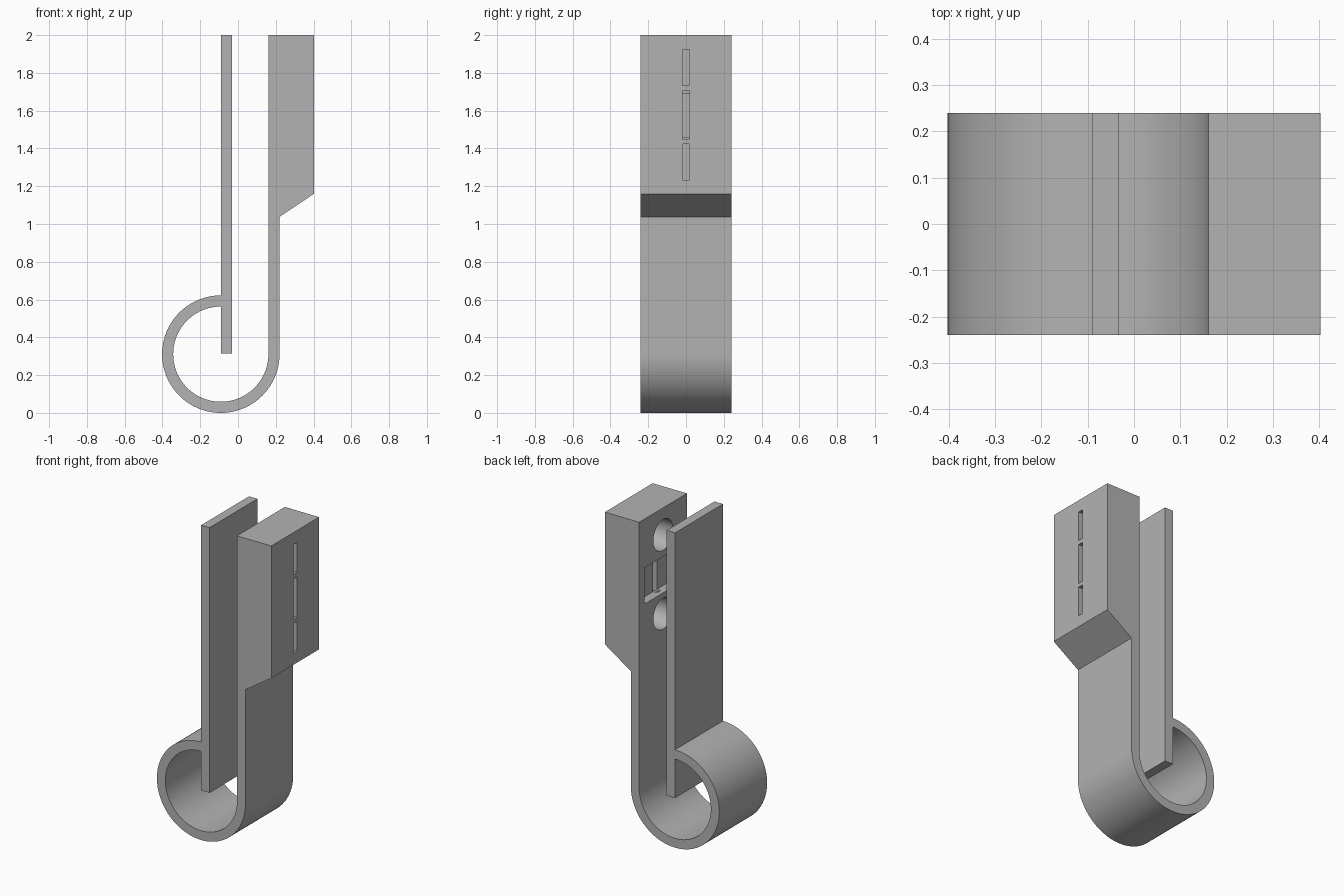
import bpy, bmesh, math
from mathutils import Matrix

if "Cube" in bpy.data.objects:
    bpy.data.objects.remove(bpy.data.objects["Cube"])

HALF = 0.24             # half the strip width
CX, CZ = -0.091, 0.311  # loop centre
R_OUT, R_IN = 0.311, 0.252
ARM_IN, ARM_OUT = CX + R_IN, CX + R_OUT
HEAD_X = 0.402

grey = bpy.data.materials.new("plain_grey")
grey.use_nodes = True
COLOUR = (0.45, 0.45, 0.45, 1)
grey.diffuse_color = COLOUR
grey.node_tree.nodes["Principled BSDF"].inputs["Base Color"].default_value = COLOUR


def finish(bm, name):
    bmesh.ops.recalc_face_normals(bm, faces=bm.faces)
    mesh = bpy.data.meshes.new(name)
    bm.to_mesh(mesh)
    bm.free()
    mesh.materials.append(grey)
    obj = bpy.data.objects.new(name, mesh)
    bpy.context.collection.objects.link(obj)
    return obj


def extrude_profile(name, points):
    """Extrude an x-z outline across the strip width."""
    bm = bmesh.new()
    face = bm.faces.new([bm.verts.new((x, -HALF, z)) for x, z in points])
    out = bmesh.ops.extrude_face_region(bm, geom=[face])
    verts = [v for v in out["geom"] if isinstance(v, bmesh.types.BMVert)]
    bmesh.ops.translate(bm, verts=verts, vec=(0, 2 * HALF, 0))
    return finish(bm, name)


def arc(radius, steps=72):
    """Three quarters of a circle, from the top by the left to the right."""
    angles = [math.radians(90 + 270 * i / steps) for i in range(steps + 1)]
    return [(CX + radius * math.cos(a), CZ + radius * math.sin(a)) for a in angles]


def box_cutter(name, x0, x1, half_y, z0, z1):
    bm = bmesh.new()
    bmesh.ops.create_cube(bm, size=1)
    bmesh.ops.scale(bm, vec=(x1 - x0, 2 * half_y, z1 - z0), verts=bm.verts)
    bmesh.ops.translate(bm, vec=((x0 + x1) / 2, 0, (z0 + z1) / 2), verts=bm.verts)
    return finish(bm, name)


def round_cutter(name, x0, x1, radius, z):
    bm = bmesh.new()
    place = Matrix.Translation(((x0 + x1) / 2, 0, z)) @ Matrix.Rotation(math.pi / 2, 4, "Y")
    bmesh.ops.create_cone(bm, cap_ends=True, segments=48, radius1=radius,
                          radius2=radius, depth=x1 - x0, matrix=place)
    return finish(bm, name)


# Loop, arm and thick head as one strip
body = extrude_profile("loop_arm_and_head", arc(R_OUT) + [
    (ARM_OUT, 1.038), (HEAD_X, 1.16), (HEAD_X, 2), (ARM_IN, 2)] + arc(R_IN)[::-1])

# Flat tongue facing the head
extrude_profile("tongue", [(CX, 0.315), (-0.032, 0.315), (-0.032, 2), (CX, 2)])

# Round holes and square pocket on the inner face, slits through to the outer face
cutters = [box_cutter("pocket_cutter", ARM_IN - 0.03, ARM_IN + 0.057, 0.185, 1.46, 1.69)]
for z in (1.328, 1.828):
    cutters.append(round_cutter("hole_cutter", ARM_IN - 0.03, ARM_IN + 0.18, 0.098, z))
for z0, z1 in ((1.233, 1.423), (1.447, 1.706), (1.733, 1.923)):
    cutters.append(box_cutter("slit_cutter", ARM_IN + 0.03, HEAD_X + 0.05, 0.018, z0, z1))

bpy.context.view_layer.objects.active = body
for cutter in cutters:
    mod = body.modifiers.new("cut", "BOOLEAN")
    mod.operation = "DIFFERENCE"
    mod.solver = "EXACT"
    mod.object = cutter
    bpy.ops.object.modifier_apply(modifier=mod.name)
    bpy.data.objects.remove(cutter)

bpy.ops.object.select_all(action="DESELECT")
body.select_set(True)
bpy.ops.object.shade_smooth_by_angle(angle=math.radians(30))
